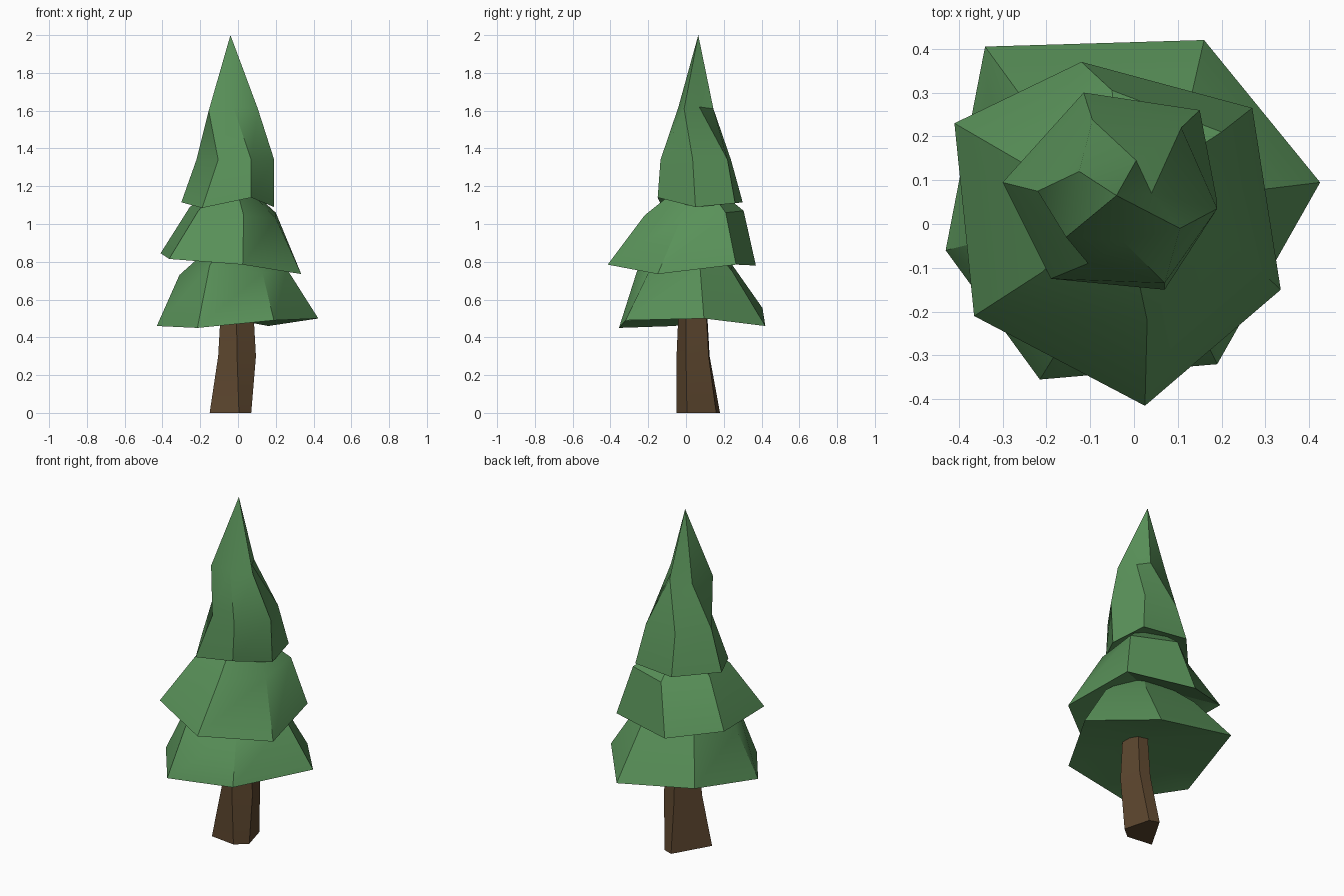
import bpy
from math import radians

if "Cube" in bpy.data.objects:
    bpy.data.objects.remove(bpy.data.objects["Cube"])

def material(name, color):
    m = bpy.data.materials.new(name)
    m.diffuse_color = (*color, 1)
    m.use_nodes = True
    m.node_tree.nodes["Principled BSDF"].inputs["Base Color"].default_value = m.diffuse_color
    return m

green = material("needles", (0.10, 0.285, 0.10))
brown = material("bark", (0.105, 0.06, 0.027))

def loft(name, rings, mat, apex=None, hollow=None):
    """Skin counter-clockwise rings from bottom to top, ending in a point or a cap.
    hollow is the raised centre of a concave underside."""
    n = len(rings[0])
    verts = [p for r in rings for p in r]
    faces = []
    for k in range(len(rings) - 1):
        for i in range(n):
            j = (i + 1) % n
            faces.append((k*n + i, k*n + j, (k+1)*n + j, (k+1)*n + i))
    t = (len(rings) - 1) * n
    if apex:
        verts.append(apex)
        faces += [(t + i, t + (i + 1) % n, len(verts) - 1) for i in range(n)]
    else:
        faces.append(tuple(range(t, t + n)))
    if hollow:
        verts.append(hollow)
        faces += [((i + 1) % n, i, len(verts) - 1) for i in range(n)]
    else:
        faces.append(tuple(reversed(range(n))))
    me = bpy.data.meshes.new(name)
    me.from_pydata(verts, [], faces)
    me.materials.append(mat)
    ob = bpy.data.objects.new(name, me)
    bpy.context.collection.objects.link(ob)
    # soft bends blend, hard corners stay sharp
    bpy.ops.object.select_all(action='DESELECT')
    bpy.context.view_layer.objects.active = ob
    ob.select_set(True)
    bpy.ops.object.shade_smooth_by_angle(angle=radians(30))
    return ob

def level(z, pts):
    return [(x, y, z) for x, y in pts]

# five-sided crooked trunk
loft("trunk", [
    level(0.0, [(.005, -.05), (.07, .005), (.028, .16), (-.028, .18), (-.15, -.03)]),
    level(0.3, [(-.005, -.05), (.095, .0), (.06, .12), (-.01, .125), (-.105, 0)]),
    level(0.65, [(-.01, -.035), (.075, .0), (.06, .1), (0, .105), (-.085, .01)]),
], brown)

# three irregular six-sided foliage tiers: rim, shoulder, then point
loft("lower_foliage", [
    [(-.43, -.06, .46), (-.215, -.355, .45), (.19, -.32, .49),
     (.425, .095, .50), (.16, .42, .46), (-.34, .405, .555)],
    [(-.31, -.03, .73), (-.15, -.25, .78), (.13, -.20, .74),
     (.26, .075, .76), (.12, .245, .75), (-.22, .24, .79)],
], green, (-.02, .04, .99), (0, .04, .55))

loft("middle_foliage", [
    [(-.41, .23, .845), (-.365, -.21, .815), (.025, -.415, .785),
     (.335, -.15, .735), (.27, .265, .785), (-.12, .37, .78)],
    [(-.255, .14, 1.09), (-.21, -.11, 1.07), (.03, -.22, 1.045),
     (.20, -.025, 1.03), (.20, .21, 1.06), (-.05, .305, 1.07)],
], green, (-.03, .06, 1.27), (-.02, .04, .91))

loft("top_foliage", [
    [(-.30, .095, 1.115), (-.19, -.125, 1.085), (.07, -.15, 1.14),
     (.19, .05, 1.09), (.15, .26, 1.11), (-.115, .30, 1.115)],
    [(-.22, .075, 1.34), (-.105, -.09, 1.34), (.07, -.135, 1.34),
     (.19, .035, 1.345), (.108, .22, 1.34), (-.095, .238, 1.34)],
    [(-.125, .12, 1.60), (-.155, -.03, 1.60), (-.025, -.04, 1.62),
     (.105, -.01, 1.61), (.04, .07, 1.62), (.005, .145, 1.61)],
], green, (-.04, .065, 2.0), (-.03, .06, 1.19))
